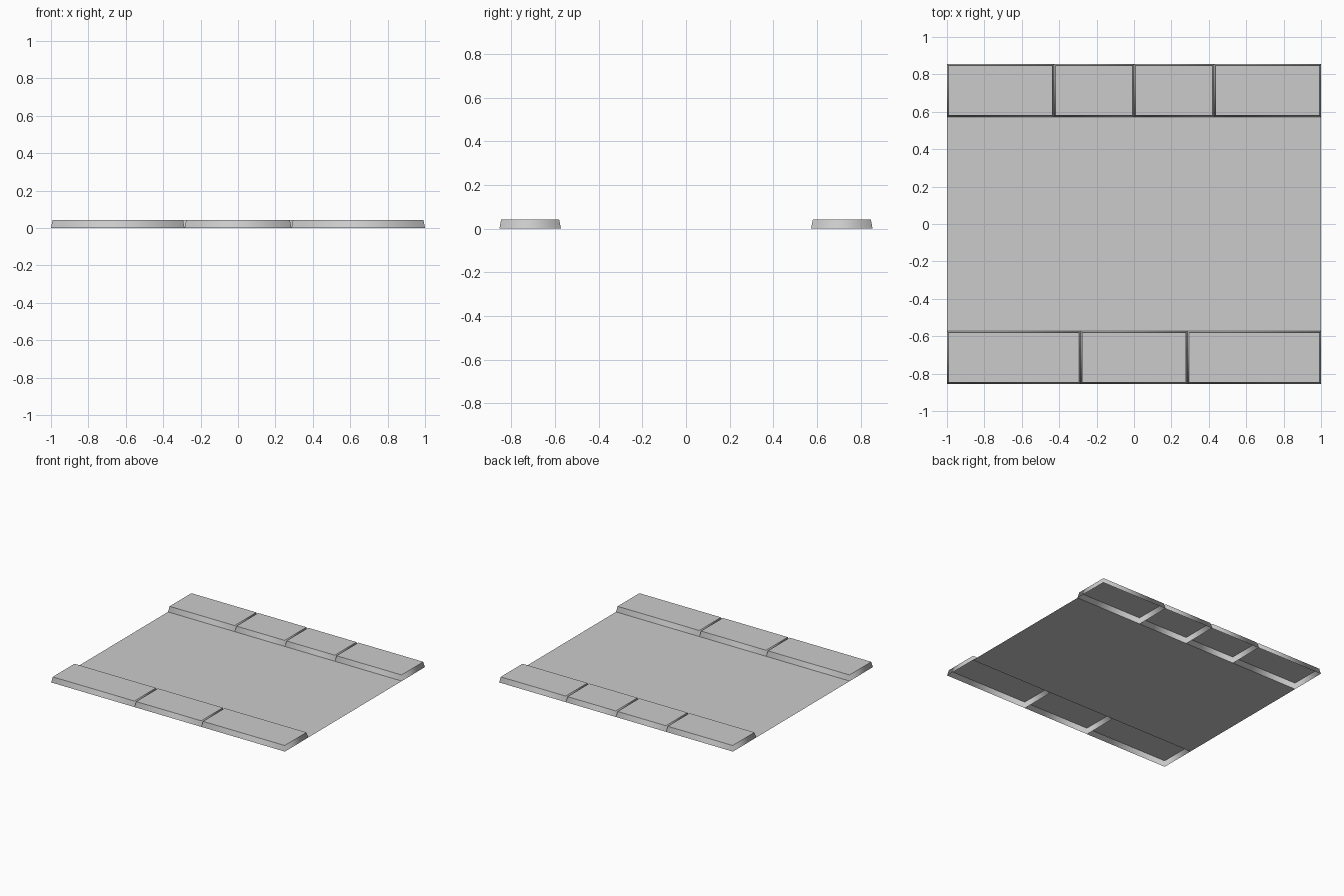
import bpy, bmesh

cube = bpy.data.objects.get("Cube")
if cube:
    bpy.data.objects.remove(cube, do_unlink=True)

HEIGHT, TAPER = 0.042, 0.008
INNER, OUTER = 0.573, 0.855

stone = bpy.data.materials.new("pale grey stone")
stone.use_nodes = True
grey = (0.6, 0.6, 0.6, 1)
stone.diffuse_color = grey
stone.node_tree.nodes["Principled BSDF"].inputs["Base Color"].default_value = grey


def rectangle(bm, x0, x1, y0, y1, z):
    return [bm.verts.new((x, y, z))
            for x, y in ((x0, y0), (x1, y0), (x1, y1), (x0, y1))]


def finish(bm, name):
    mesh = bpy.data.meshes.new(name)
    bm.to_mesh(mesh)
    bm.free()
    mesh.materials.append(stone)
    bpy.context.collection.objects.link(bpy.data.objects.new(name, mesh))


def kerb_block(name, x0, x1, y0, y1):
    """Tapered slab, open underneath, with softly shaded walls."""
    bm = bmesh.new()
    base = rectangle(bm, x0, x1, y0, y1, 0)
    top = rectangle(bm, x0 + TAPER, x1 - TAPER, y0 + TAPER, y1 - TAPER, HEIGHT)
    cap = bm.faces.new(top)
    for i in range(4):
        j = (i + 1) % 4
        bm.faces.new((base[i], base[j], top[j], top[i])).smooth = True
    for edge in cap.edges:
        edge.smooth = False
    finish(bm, name)


# Flat paving between the two kerbs
bm = bmesh.new()
bm.faces.new(rectangle(bm, -1, 1, -INNER, INNER, 0))
finish(bm, "path_surface")

# Rows of kerb blocks, with joints at sevenths of the half width
rows = {
    "front_kerb": ((-7, -2, 2, 7), -OUTER, -INNER),
    "back_kerb": ((-7, -3, 0, 3, 7), INNER, OUTER),
}
for name, (joints, y0, y1) in rows.items():
    for n, (a, b) in enumerate(zip(joints, joints[1:]), 1):
        kerb_block(f"{name}_block_{n}", a / 7, b / 7, y0, y1)
